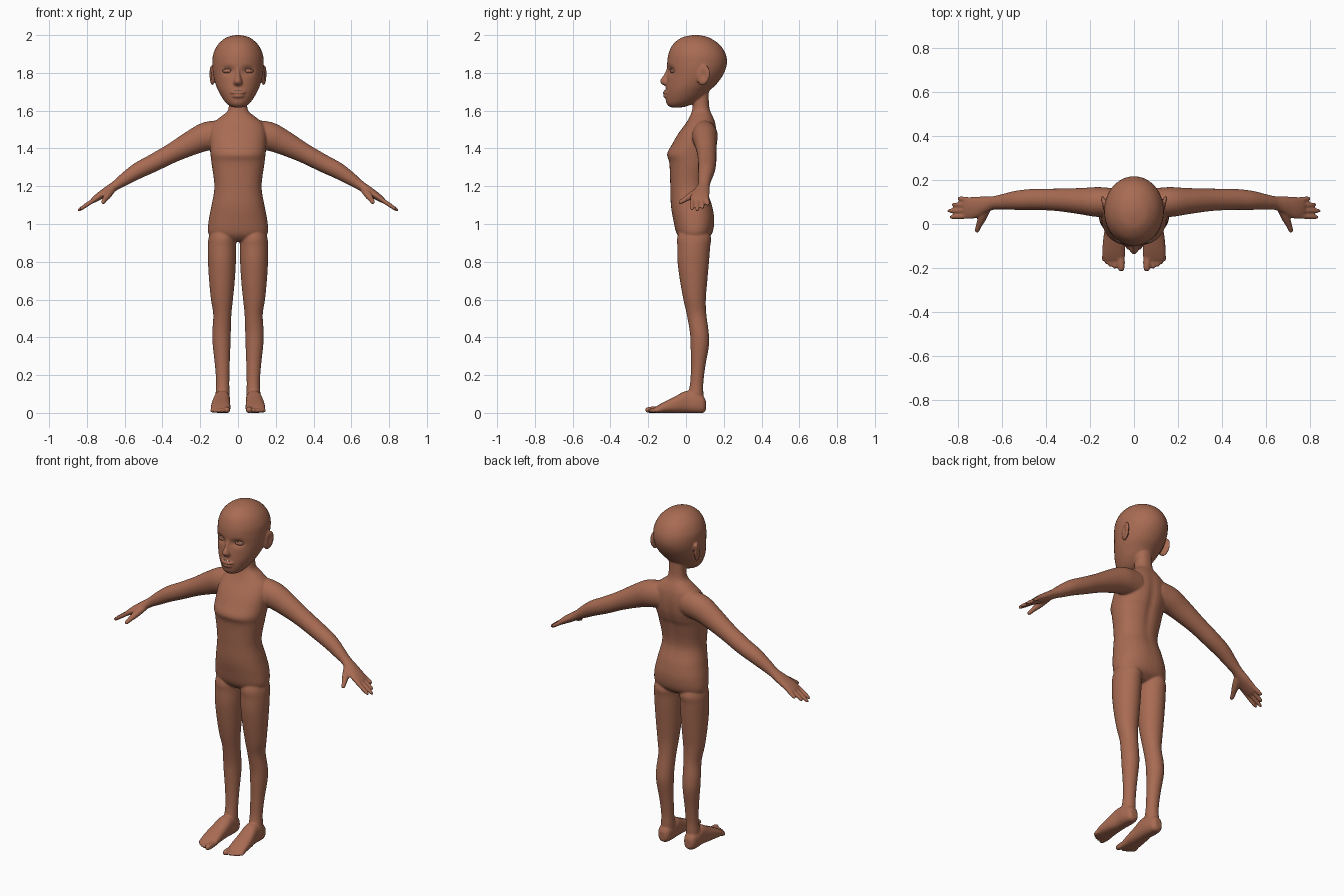
import bpy, bmesh, math
from mathutils import Vector, Matrix

def material(name, rgb):
    m = bpy.data.materials.new(name)
    m.diffuse_color = (*rgb, 1)
    return m

SKIN = material("warm_brown", (0.39, 0.147, 0.085))
PALE = material("pale_line", (0.75, 0.68, 0.62))

def spline(pts, steps):
    """Smooth (Catmull-Rom) interpolation of sections."""
    out = []
    for i in range(len(pts) - 1):
        a, b, c, d = (pts[min(max(i + k, 0), len(pts) - 1)] for k in (-1, 0, 1, 2))
        for s in range(steps):
            t = s / steps
            out.append([0.5 * (2 * q + (r - p) * t + (2 * p - 5 * q + 4 * r - u) * t * t
                        + (3 * q - p - 3 * r + u) * t ** 3) for p, q, r, u in zip(a, b, c, d)])
    return out + [list(pts[-1])]

def tube(bm, pts, side, axis=None, n=32, power=2.0, steps=5):
    """Loft of ellipses; each section is (x, y, z, half width along side, half depth)."""
    secs, rings = spline(pts, steps), []
    for i, s in enumerate(secs):
        p = Vector(s[:3])
        if axis:
            t = Vector(axis)
        else:
            t = (Vector(secs[min(i + 1, len(secs) - 1)][:3]) - Vector(secs[max(i - 1, 0)][:3])).normalized()
        u = Vector(side)
        u = (u - t * u.dot(t)).normalized()
        w = t.cross(u)
        ring = []
        for k in range(n):
            c, q = math.cos(2 * math.pi * k / n), math.sin(2 * math.pi * k / n)
            c = math.copysign(abs(c) ** (2 / power), c)
            q = math.copysign(abs(q) ** (2 / power), q)
            ring.append(bm.verts.new(p + u * c * s[3] + w * q * s[4]))
        rings.append(ring)
    for r0, r1 in zip(rings, rings[1:]):
        for k in range(n):
            bm.faces.new((r0[k], r0[(k + 1) % n], r1[(k + 1) % n], r1[k]))
    bm.faces.new(rings[0][::-1])
    bm.faces.new(rings[-1])

def upright(bm, prof, x=0, power=2.0):
    """Vertical loft from (z, half width, front y, back y)."""
    tube(bm, [(x, (f + b) / 2, z, a, (b - f) / 2) for z, a, f, b in prof], (1, 0, 0), (0, 0, 1), 40, power)

def ball(bm, loc, size, turn=0.0, tilt=0.0):
    m = (Matrix.Translation(loc) @ Matrix.Rotation(turn, 4, 'Z') @ Matrix.Rotation(tilt, 4, 'X')
         @ Matrix.Diagonal((*size, 1)))
    bmesh.ops.create_uvsphere(bm, u_segments=24, v_segments=16, radius=1, matrix=m)

def finger(bm, a, b, r, side):
    """Tapered rounded digit from a to b."""
    a, b = Vector(a), Vector(b)
    tube(bm, [(*a.lerp(b, t), r * k, r * k) for t, k in
              ((0, 1), (0.5, 1.05), (0.85, 0.9), (0.96, 0.65), (1, 0.3))], side, n=16, steps=3)

def finish(bm, name, mat):
    bmesh.ops.recalc_face_normals(bm, faces=bm.faces)
    me = bpy.data.meshes.new(name)
    bm.to_mesh(me)
    bm.free()
    me.materials.append(mat)
    ob = bpy.data.objects.new(name, me)
    bpy.context.collection.objects.link(ob)
    for p in me.polygons:
        p.use_smooth = True
    return ob

bm = bmesh.new()

# neck and torso
upright(bm, [(1.70, .048, .03, .12), (1.63, .048, .036, .122), (1.595, .058, .03, .13),
             (1.565, .095, .018, .145), (1.53, .135, -.003, .157), (1.48, .15, -.04, .163),
             (1.42, .15, -.075, .160), (1.37, .146, -.10, .148), (1.32, .14, -.088, .13),
             (1.20, .125, -.083, .11), (1.10, .14, -.08, .138), (1.02, .155, -.067, .15),
             (.95, .157, -.05, .138), (.915, .12, -.02, .10), (.905, .06, .01, .07)], power=2.25)

# head
upright(bm, [(2.0, .015, .035, .07), (1.987, .062, -.022, .122), (1.95, .106, -.07, .178),
             (1.90, .131, -.093, .21), (1.85, .136, -.10, .217), (1.80, .133, -.099, .202),
             (1.75, .122, -.104, .17), (1.71, .107, -.108, .13), (1.67, .085, -.108, .09),
             (1.64, .062, -.104, .045), (1.622, .038, -.09, 0), (1.617, .015, -.07, -.03)])

# nose and lips
upright(bm, [(1.83, .009, -.10, -.06), (1.79, .013, -.118, -.06), (1.76, .022, -.137, -.06),
             (1.745, .025, -.133, -.06), (1.733, .018, -.117, -.06)])
ball(bm, (0, -.104, 1.696), (.04, .019, .010))
ball(bm, (0, -.101, 1.677), (.034, .02, .011))

for s in (1, -1):
    # ear
    ball(bm, (s * .137, .092, 1.788), (.012, .036, .054), s * -.25, -.2)
    # leg
    leg = [(1.0, .055, -.02, .10), (.93, .072, -.046, .132), (.88, .075, -.046, .128),
           (.80, .074, -.045, .122), (.70, .068, -.032, .113), (.60, .058, -.014, .105),
           (.52, .048, .004, .108), (.43, .049, .02, .12), (.36, .047, .024, .122),
           (.25, .039, .026, .103), (.16, .035, .022, .092), (.10, .037, .01, .092), (.05, .038, .0, .09)]
    cx = [.08, .083, .085, .085, .085, .085, .083, .087, .087, .083, .081, .082, .083]
    tube(bm, [(s * x, (f + b) / 2, z, a, (b - f) / 2) for x, (z, a, f, b) in zip(cx, leg)],
         (1, 0, 0), (0, 0, 1), 32)
    # foot and toes
    tube(bm, [(s * x, y, z, a, b) for x, y, z, a, b in
              ((.085, .105, .04, .018, .025), (.085, .09, .045, .034, .045), (.085, .05, .052, .042, .054),
               (.085, 0, .058, .044, .058), (.09, -.06, .043, .049, .043), (.092, -.12, .028, .052, .028),
               (.092, -.155, .018, .05, .018), (.092, -.168, .015, .044, .012))],
         (1, 0, 0), (0, 1, 0), power=2.5)
    for x, tip, r in ((.058, -.215, .017), (.087, -.203, .012), (.107, -.195, .0115),
                      (.124, -.183, .011), (.138, -.168, .0105)):
        finger(bm, (s * (x * .9 + .008), -.13, .018), (s * x, tip, r * .9), r, (1, 0, 0))
    # arm and palm
    tube(bm, [(s * x, y, z, a, b) for x, y, z, a, b in
              ((.07, .10, 1.475, .06, .075), (.16, .10, 1.465, .068, .076), (.24, .104, 1.432, .06, .066),
               (.35, .11, 1.375, .051, .052), (.45, .112, 1.322, .048, .047), (.53, .108, 1.282, .044, .043),
               (.60, .10, 1.237, .035, .034), (.645, .095, 1.206, .031, .026), (.69, .085, 1.176, .041, .024),
               (.735, .074, 1.147, .05, .02), (.768, .072, 1.124, .048, .014), (.775, .072, 1.12, .042, .008))],
         (0, 1, 0))
    # fingers and thumb
    for y0, y1, tip in ((.110, .116, .802), (.086, .088, .828), (.061, .060, .848), (.036, .031, .838)):
        finger(bm, (s * .74, y0, 1.143), (s * tip, y1, 1.143 - (tip - .74) * .68), .0112, (0, 1, 0))
    tube(bm, [(s * .67, .075, 1.182, .022, .02), (s * .69, .03, 1.152, .02, .019),
              (s * .705, -.005, 1.13, .014, .014), (s * .714, -.03, 1.115, .011, .011),
              (s * .716, -.038, 1.11, .005, .005)], (1, 0, 0), n=16)

# fuse into one continuous smooth skin
body = finish(bm, "body", SKIN)
bpy.context.view_layer.objects.active = body
body.select_set(True)
rm = body.modifiers.new("fuse", 'REMESH')
rm.mode, rm.voxel_size, rm.use_smooth_shade = 'VOXEL', .0052, True
sm = body.modifiers.new("soften", 'SMOOTH')
sm.factor, sm.iterations = .5, 5
for m in ("fuse", "soften"):
    bpy.ops.object.modifier_apply(modifier=m)

# soft hollows: eye sockets, ear bowls, spine; (centre, radii, push)
hollows = [((0, .17, 1.33), (.025, .08, .17), (0, -.008, 0))]
for s in (1, -1):
    hollows += [((s * .055, -.09, 1.812), (.03, .04, .02), (0, .016, 0)),
                ((s * .152, .09, 1.79), (.012, .016, .028), (s * -.009, 0, 0))]
for v in body.data.vertices:
    for c, r, push in hollows:
        d = sum(((v.co[i] - c[i]) / r[i]) ** 2 for i in range(3))
        if d < 6:
            v.co += Vector(push) * math.exp(-d)
    v.co.z = max(v.co.z, 0)  # flat soles
for p in body.data.polygons:
    p.use_smooth = True

# eyes and fine pale lid lines
for s, word in ((1, "left"), (-1, "right")):
    bm = bmesh.new()
    ball(bm, (s * .056, -.062, 1.81), (.027, .022, .014), s * .3)
    finish(bm, word + "_eye", SKIN)
    bm = bmesh.new()
    tube(bm, [(s * x, y, z, .0015, .0015) for x, y, z in
              ((.032, -.082, 1.812), (.045, -.086, 1.821), (.062, -.084, 1.822), (.085, -.066, 1.813))],
         (0, 0, 1), n=6)
    finish(bm, word + "_lid_line", PALE)

# lip line
bm = bmesh.new()
tube(bm, [(x, y, 1.708, .0015, .0015) for x, y in ((-.024, -.108), (0, -.114), (.024, -.108))], (0, 0, 1), n=6)
finish(bm, "lip_line", PALE)
